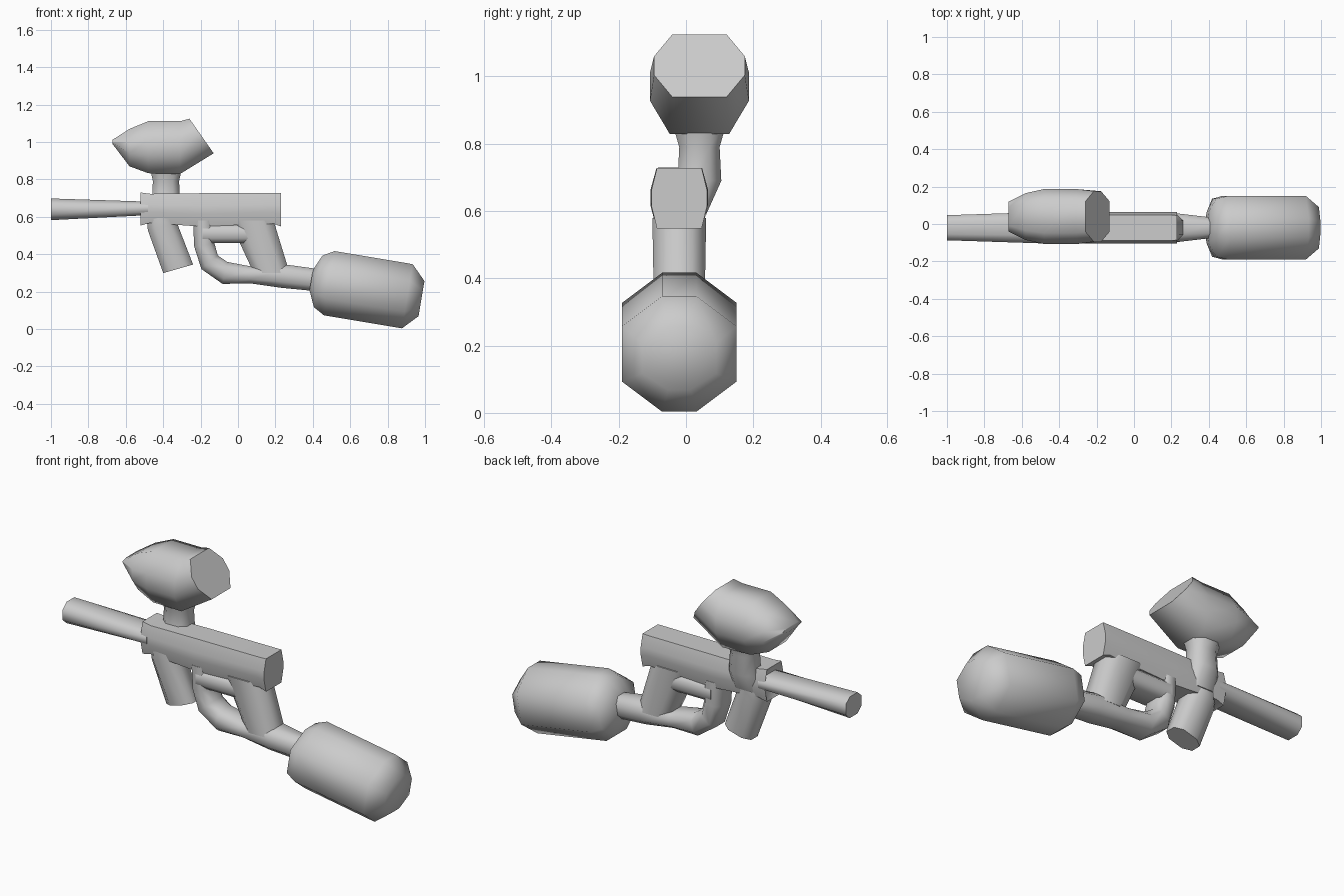
import bpy
import bmesh
import math
from mathutils import Vector

cube = bpy.data.objects.get("Cube")
if cube:
    bpy.data.objects.remove(cube, do_unlink=True)

# Single flat colour
grey = bpy.data.materials.new("plain grey")
grey.use_nodes = True
colour = (0.6, 0.6, 0.6, 1)
grey.diffuse_color = colour
grey.node_tree.nodes["Principled BSDF"].inputs["Base Color"].default_value = colour

MID_Y = -0.02  # centre plane of the main assembly


def loft(name, rings, flat=0.5, side=0.5, y=MID_Y, smooth=60):
    """Skin eight-sided rings given as (x, z, heading in degrees, half height, half width, [y])."""
    outline = [(1, flat), (side, 1), (-side, 1), (-1, flat)]
    outline += [(u, -v) for u, v in reversed(outline)]
    bm = bmesh.new()
    loops = []
    for x, z, heading, height, width, *own_y in rings:
        a = math.radians(heading)
        up = Vector((-math.sin(a), 0, math.cos(a)))
        centre = Vector((x, own_y[0] if own_y else y, z))
        loops.append([bm.verts.new(centre + up * height * u + Vector((0, width * v, 0)))
                      for u, v in outline])
    count = len(outline)
    for first, second in zip(loops, loops[1:]):
        for i in range(count):
            j = (i + 1) % count
            bm.faces.new((first[i], first[j], second[j], second[i]))
    bm.faces.new(loops[0])
    bm.faces.new(loops[-1])
    bmesh.ops.recalc_face_normals(bm, faces=bm.faces)
    mesh = bpy.data.meshes.new(name)
    bm.to_mesh(mesh)
    bm.free()
    mesh.materials.append(grey)
    obj = bpy.data.objects.new(name, mesh)
    bpy.context.collection.objects.link(obj)
    bpy.ops.object.select_all(action="DESELECT")
    obj.select_set(True)
    bpy.context.view_layer.objects.active = obj
    bpy.ops.object.shade_smooth_by_angle(angle=math.radians(smooth))
    return obj


# Barrel, flattening toward the receiver
loft("barrel", [
    (-1, 0.64, 0, 0.058, 0.067),
    (-0.48, 0.645, 0, 0.036, 0.084),
])

# Receiver with a flared front collar and rear end
loft("receiver", [
    (-0.495, 0.642, 0, 0.05, 0.06),
    (-0.52, 0.642, 0, 0.088, 0.078),
    (-0.47, 0.645, 0, 0.078, 0.083),
    (-0.2, 0.637, 0, 0.089, 0.085),
    (0.19, 0.645, 0, 0.082, 0.085),
    (0.23, 0.638, 0, 0.09, 0.083),
], flat=0.8, side=0.25)

# Slanted front grip
loft("front_grip", [
    (-0.41, 0.6, -74, 0.08, 0.075),
    (-0.405, 0.55, -74, 0.08, 0.075),
    (-0.32, 0.322, -74, 0.083, 0.055),
])

# Trigger guard that runs on into the tank connector
loft("trigger_guard", [
    (-0.185, 0.58, -90, 0.055, 0.078),
    (-0.18, 0.45, -82, 0.055, 0.075),
    (-0.152, 0.357, -50, 0.057, 0.072),
    (-0.07, 0.3, -12, 0.06, 0.07),
    (0.07, 0.289, -4, 0.045, 0.072),
    (0.24, 0.283, -8, 0.063, 0.075),
    (0.41, 0.263, -10, 0.06, 0.055),
])

# Frame over the trigger opening, and the rear grip
loft("trigger_frame", [
    (-0.19, 0.51, 0, 0.05, 0.078),
    (0.09, 0.51, 0, 0.05, 0.078),
], flat=0.7)
loft("rear_grip", [
    (0.072, 0.58, -90, 0.118, 0.08),
    (0.18, 0.3, -90, 0.096, 0.075),
])

# Tank, placed ring by ring along its tilted axis
tilt = math.radians(-9.5)
start = Vector((0.488, 0.245))
axis = Vector((math.cos(tilt), math.sin(tilt)))
tank_rings = []
for along, height, width in [(-0.098, 0.055, 0.08), (-0.06, 0.14, 0.155), (0, 0.174, 0.17),
                             (0.423, 0.174, 0.17), (0.5, 0.095, 0.11)]:
    centre = start + axis * along
    tank_rings.append((centre.x, centre.y, -9.5, height, width))
loft("tank", tank_rings, flat=0.3, side=0.48)

# Feed neck, bending from the hopper into the receiver's back side
loft("feed_neck", [
    (-0.385, 0.86, 90, 0.085, 0.08, 0.04),
    (-0.385, 0.79, 90, 0.07, 0.06, 0.04),
    (-0.385, 0.69, 90, 0.075, 0.065, 0.04),
    (-0.39, 0.59, 90, 0.09, 0.06, 0),
])

# Hopper with a wedge front and a slanted rear face
loft("hopper", [
    (-0.67, 1, 0, 0.012, 0.08),
    (-0.58, 0.97, 0, 0.1, 0.125),
    (-0.48, 0.972, 0, 0.139, 0.147),
    (-0.31, 0.97, 0, 0.141, 0.147),
    (-0.195, 1.032, 35, 0.113, 0.135),
], flat=0.6, side=0.3, y=0.04)
